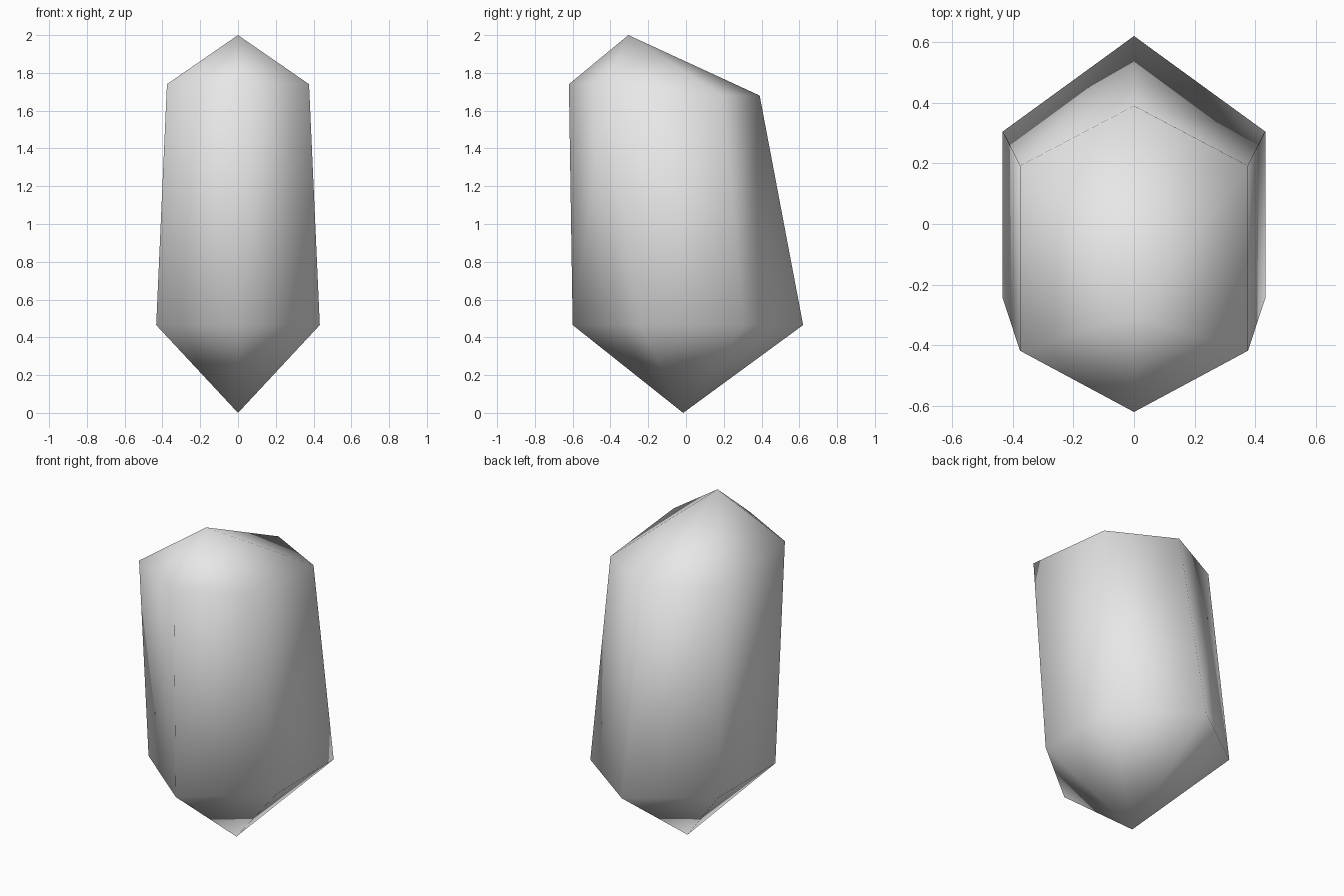
import bpy
import bmesh

# Remove the default cube if present
cube = bpy.data.objects.get("Cube")
if cube:
    bpy.data.objects.remove(cube, do_unlink=True)


def make_material(name, value):
    mat = bpy.data.materials.new(name)
    mat.use_nodes = True
    colour = (value, value, value, 1)
    mat.diffuse_color = colour
    mat.node_tree.nodes["Principled BSDF"].inputs["Base Color"].default_value = colour
    return mat


def mirrored_ring(bm, half):
    """Six-sided ring from its front, front side, back side and back points."""
    front, front_side, back_side, back = half
    mirror = lambda p: (-p[0], p[1], p[2])
    points = [front, front_side, back_side, back, mirror(back_side), mirror(front_side)]
    return [bm.verts.new(p) for p in points]


bm = bmesh.new()

# Wide ring low down, narrower tilted ring near the top
lower = mirrored_ring(bm, [(0, -0.6, 0.465), (0.433, -0.245, 0.465),
                           (0.433, 0.305, 0.465), (0, 0.62, 0.465)])
upper = mirrored_ring(bm, [(0, -0.62, 1.74), (0.376, -0.418, 1.74),
                           (0.376, 0.192, 1.68), (0, 0.39, 1.68)])

# Off-centre points at both ends
base_tip = bm.verts.new((0, -0.015, 0))
top_tip = bm.verts.new((0, -0.305, 2))

# Side facets and the pointed caps
for i in range(6):
    j = (i + 1) % 6
    bm.faces.new((lower[i], lower[j], upper[j], upper[i]))
    bm.faces.new((upper[i], upper[j], top_tip))
    bm.faces.new((lower[j], lower[i], base_tip))

bmesh.ops.recalc_face_normals(bm, faces=bm.faces)
for face in bm.faces:
    face.smooth = True

mesh = bpy.data.meshes.new("crystal")
bm.to_mesh(mesh)
bm.free()
mesh.materials.append(make_material("light grey", 0.8))

crystal = bpy.data.objects.new("crystal", mesh)
bpy.context.collection.objects.link(crystal)
